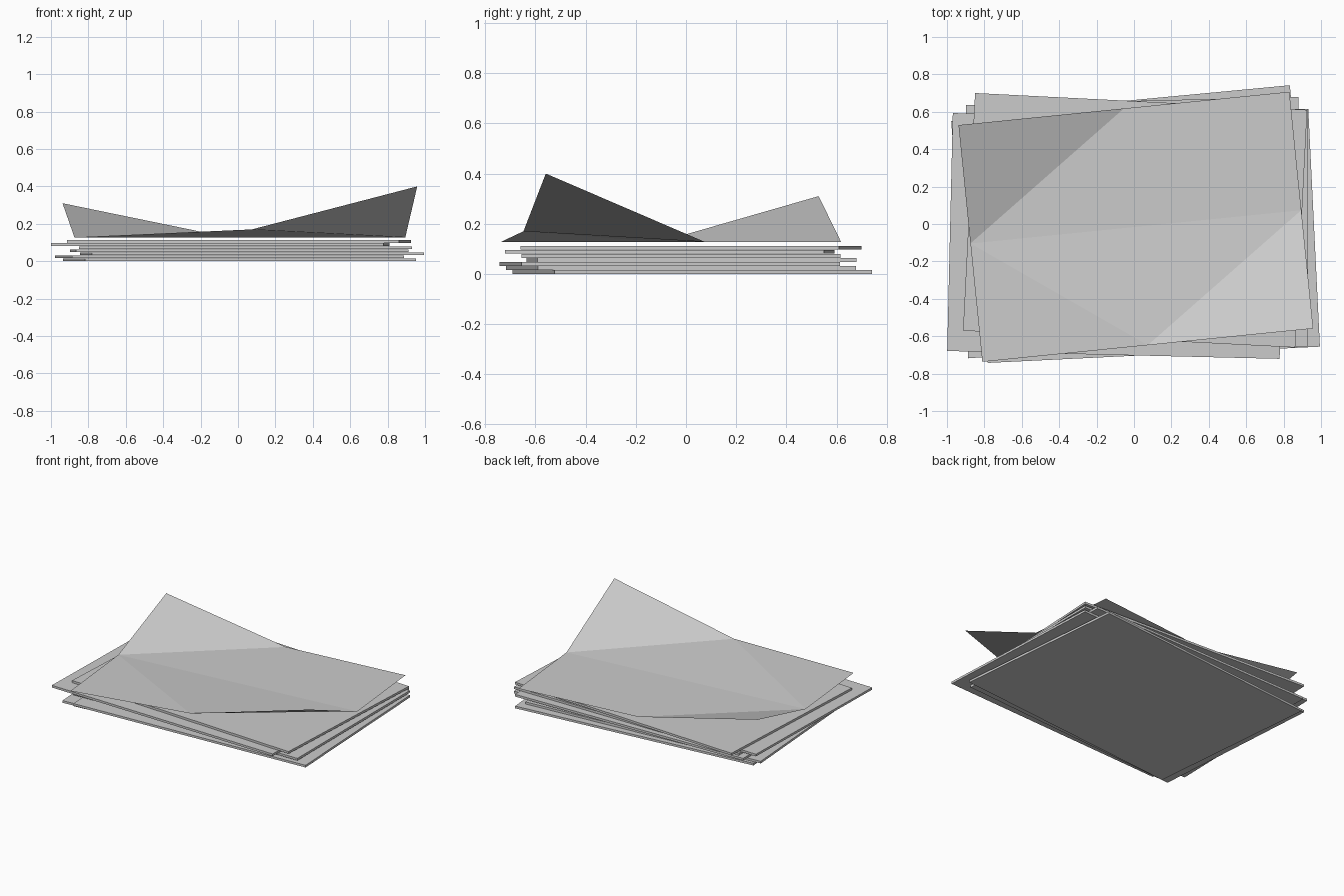
import bpy, bmesh, math
from mathutils import Vector

if "Cube" in bpy.data.objects:
    bpy.data.objects.remove(bpy.data.objects["Cube"])

paper = bpy.data.materials.new("paper grey")
paper.diffuse_color = (0.6, 0.6, 0.6, 1)
paper.use_nodes = True
paper.node_tree.nodes["Principled BSDF"].inputs["Base Color"].default_value = paper.diffuse_color

W, H, T = 1.778, 1.272, 0.0161   # sheet width, depth, thickness


def finish(name, bm):
    me = bpy.data.meshes.new(name)
    bm.to_mesh(me)
    bm.free()
    me.materials.append(paper)
    ob = bpy.data.objects.new(name, me)
    bpy.context.collection.objects.link(ob)
    return ob


# Stack of flat sheets, bottom to top: centre x, centre y, turn in degrees
stack = [(0.008, 0.025, 5.4), (-0.045, -0.02, 4.1), (0.075, -0.064, 2.8),
         (0.006, 0.022, 1.4), (0.04, -0.02, 0.0), (-0.095, -0.064, -1.35),
         (0.006, 0.02, -2.9)]
for i, (x, y, turn) in enumerate(stack):
    bm = bmesh.new()
    bmesh.ops.create_cube(bm, size=1)
    bmesh.ops.scale(bm, vec=(W, H, T * 0.97), verts=bm.verts)
    ob = finish(f"sheet_{i + 1}", bm)
    ob.location = (x, y, T * (i + 0.485))
    ob.rotation_euler.z = math.radians(turn)

# Top sheet: a thin 2 x 2 grid with two opposite corners curling up
bm = bmesh.new()
centre, angle = Vector((0.01, -0.015)), math.radians(5.75)
u = Vector((math.cos(angle), math.sin(angle))) * W / 2
v = Vector((-math.sin(angle), math.cos(angle))) * H / 2
lift = {(1, -1): 0.40, (-1, 1): 0.31, (0, -1): 0.17}
grid = {}
for a in (-1, 0, 1):
    for b in (-1, 0, 1):
        p = centre + u * a + v * b
        grid[a, b] = bm.verts.new((p.x, p.y, lift.get((a, b), 0.128)))
for a in (-1, 0):
    for b in (-1, 0):
        p, q, r, s = grid[a, b], grid[a + 1, b], grid[a + 1, b + 1], grid[a, b + 1]
        # creases run across the curled corners
        if a == b:
            tris = ((p, q, s), (q, r, s))
        else:
            tris = ((p, q, r), (p, r, s))
        for t in tris:
            bm.faces.new(t)
finish("curled_top_sheet", bm)
